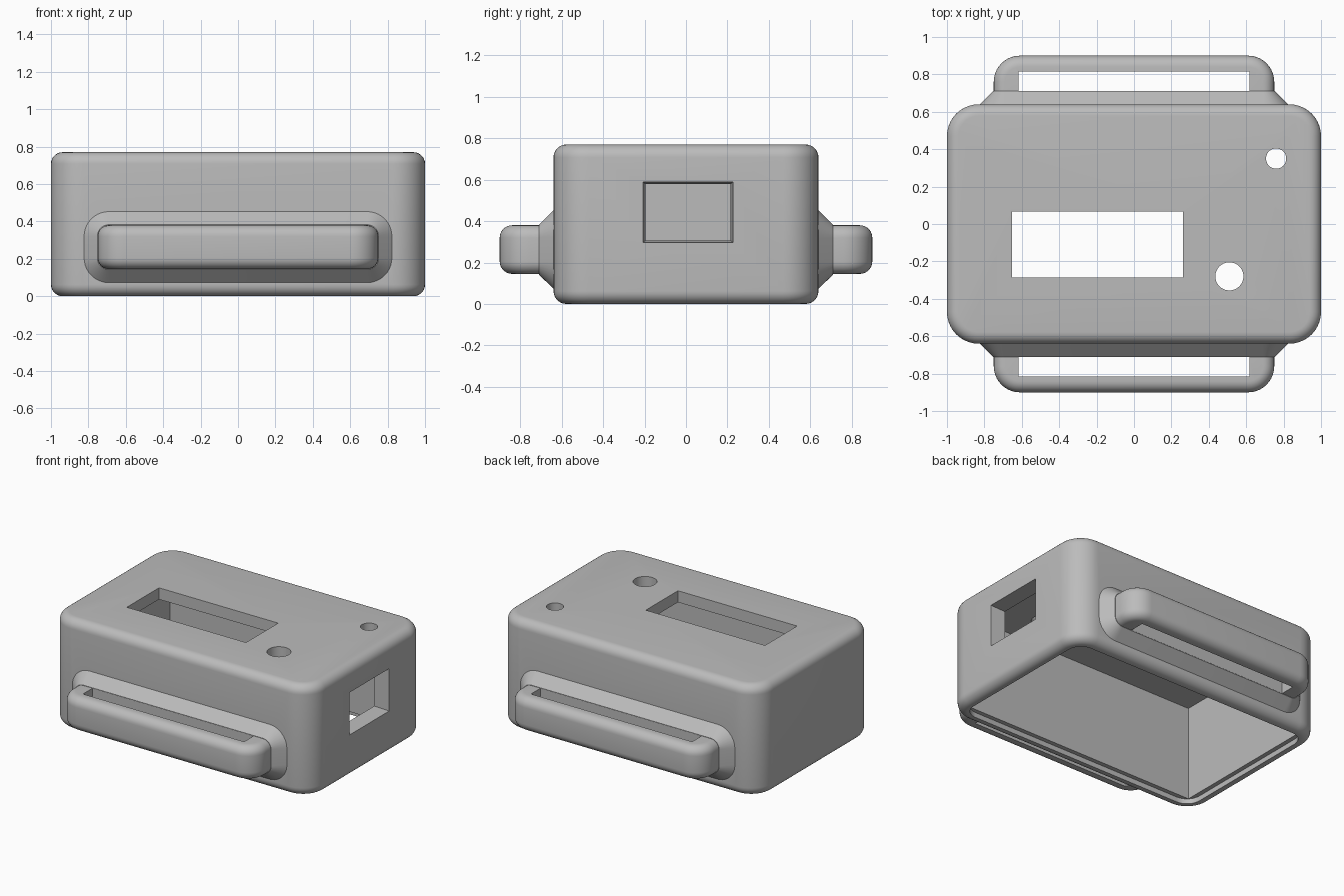
import bpy, bmesh, math

cube = bpy.data.objects.get("Cube")
if cube:
    bpy.data.objects.remove(cube, do_unlink=True)

grey = bpy.data.materials.new("mid grey plastic")
grey.use_nodes = True
grey.diffuse_color = (0.5, 0.5, 0.5, 1)
grey.node_tree.nodes["Principled BSDF"].inputs["Base Color"].default_value = (0.5, 0.5, 0.5, 1)


def rounded_rect(hu, hv, r, steps=10):
    """Outline of a rectangle with rounded corners, or sharp ones when r is 0."""
    if r <= 0:
        return [(hu, hv), (-hu, hv), (-hu, -hv), (hu, -hv)]
    points = []
    for corner, (su, sv) in enumerate([(1, 1), (-1, 1), (-1, -1), (1, -1)]):
        for i in range(steps + 1):
            a = math.pi / 2 * (corner + i / steps)
            points.append((su * (hu - r) + r * math.cos(a), sv * (hv - r) + r * math.sin(a)))
    return points


def loft(name, rings, axis="z", centre=(0, 0)):
    """Solid through rings of (half u, half v, corner radius, position on axis)."""
    bm = bmesh.new()
    loops = []
    for hu, hv, r, w in rings:
        loop = []
        for u, v in rounded_rect(hu, hv, r):
            u, v = u + centre[0], v + centre[1]
            loop.append(bm.verts.new({"z": (u, v, w), "y": (u, w, v), "x": (w, u, v)}[axis]))
        loops.append(loop)
    n = len(loops[0])
    for a, b in zip(loops, loops[1:]):
        for i in range(n):
            j = (i + 1) % n
            bm.faces.new((a[i], a[j], b[j], b[i]))
    bm.faces.new(loops[0])
    bm.faces.new(loops[-1])
    bmesh.ops.recalc_face_normals(bm, faces=bm.faces)
    mesh = bpy.data.meshes.new(name)
    bm.to_mesh(mesh)
    bm.free()
    mesh.materials.append(grey)
    obj = bpy.data.objects.new(name, mesh)
    bpy.context.collection.objects.link(obj)
    return obj


def soft_slab(name, hx, hy, r, z0, z1, f, steps=7):
    """Rounded plan with filleted bottom and top edges."""
    arc = [(f * (1 - math.sin(t)), f * (1 - math.cos(t)))
           for t in (math.pi / 2 * i / steps for i in range(steps + 1))]
    low = [(hx - o, hy - o, r - o, z0 + f - h) for h, o in
           ((f * math.cos(math.pi / 2 * i / steps), f - f * math.sin(math.pi / 2 * i / steps))
            for i in range(steps + 1))]
    high = [(hx - o, hy - o, r - o, z1 - h) for h, o in arc]
    return loft(name, low + high)


def block(name, hx, hy, z0, z1, centre=(0, 0)):
    return loft(name, [(hx, hy, 0, z0), (hx, hy, 0, z1)], centre=centre)


def hole(name, x, y, r):
    return loft(name, [(r, r, r - 0.0005, 0.6), (r, r, r - 0.0005, 0.9)], centre=(x, y))


def combine(target, other, operation):
    mod = target.modifiers.new(other.name, "BOOLEAN")
    mod.operation = operation
    mod.solver = "EXACT"
    mod.object = other
    bpy.context.view_layer.objects.active = target
    bpy.ops.object.modifier_apply(modifier=mod.name)
    bpy.data.objects.remove(other, do_unlink=True)


# Outer shell
case = soft_slab("enclosure", 1.0, 0.64, 0.17, 0, 0.77, 0.062)

# Strap loops and their chamfered bases, front and back
loops = soft_slab("strap_loops", 0.75, 0.9, 0.14, 0.145, 0.38, 0.06)
bases = loft("loop_bases", [(0.752, 0.12, 0.062, -0.711), (0.823, 0.19, 0.133, -0.64),
                            (0.823, 0.19, 0.133, 0.64), (0.752, 0.12, 0.062, 0.711)],
             axis="y", centre=(0, 0.2625))
combine(case, bases, "UNION")
combine(case, loops, "UNION")

# Strap slots
for side in (-1, 1):
    combine(case, block("slot", 0.618, 0.052, 0.05, 0.5, (0, side * 0.764)), "DIFFERENCE")

# Open cavity and lid recess underneath
combine(case, block("cavity", 0.895, 0.535, -0.1, 0.69), "DIFFERENCE")
combine(case, loft("lid_recess", [(0.925, 0.565, 0.1, -0.1), (0.925, 0.565, 0.1, 0.035)]), "DIFFERENCE")

# Display opening and round holes in the top
combine(case, block("display_opening", 0.457, 0.176, 0.6, 0.9, (-0.195, -0.11)), "DIFFERENCE")
combine(case, hole("large_hole", 0.51, -0.28, 0.075), "DIFFERENCE")
combine(case, hole("small_hole", 0.76, 0.35, 0.054), "DIFFERENCE")

# Tapered port on the left side
combine(case, loft("port", [(0.205, 0.135, 0, 0.85), (0.205, 0.135, 0, 0.89), (0.217, 0.147, 0, 1.0),
                            (0.217, 0.147, 0, 1.1)], axis="x", centre=(0.01, 0.443)), "DIFFERENCE")

bpy.ops.object.select_all(action="DESELECT")
case.select_set(True)
bpy.context.view_layer.objects.active = case
bpy.ops.object.shade_smooth_by_angle(angle=math.radians(30))
